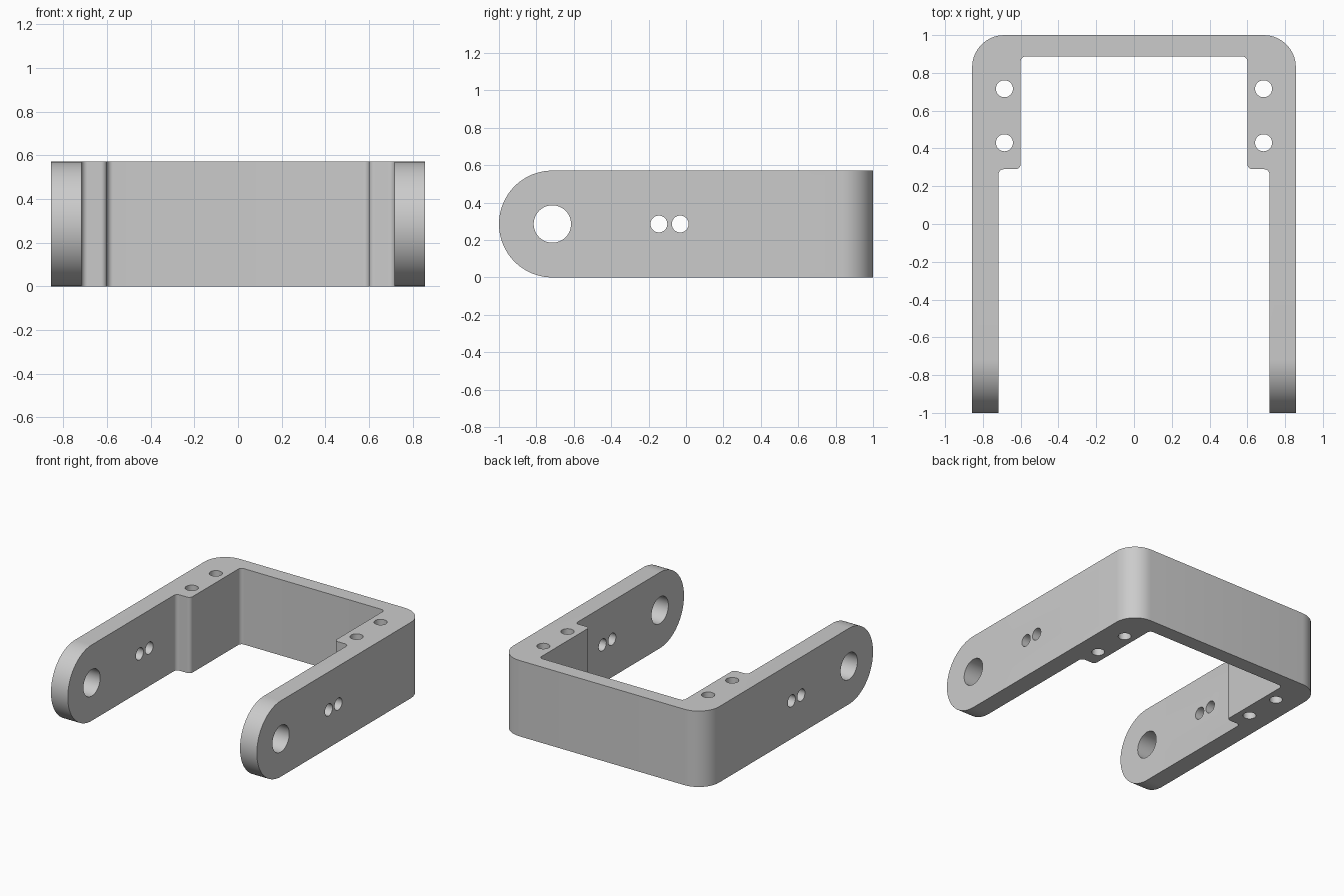
import bpy, bmesh, math
from mathutils import Vector, Matrix

if "Cube" in bpy.data.objects:
    bpy.data.objects.remove(bpy.data.objects["Cube"])

HEIGHT, HALF_W = 0.571, 0.857
MID = HEIGHT / 2

grey = bpy.data.materials.new("plain grey")
grey.use_nodes = True
grey.diffuse_color = (0.6, 0.6, 0.6, 1)
grey.node_tree.nodes["Principled BSDF"].inputs["Base Color"].default_value = (0.6, 0.6, 0.6, 1)


def rounded(corners, steps=10):
    """Replace each (x, y, radius) corner by a tangent arc."""
    out = []
    for i, (x, y, r) in enumerate(corners):
        p = Vector((x, y))
        if r == 0:
            out.append(p)
            continue
        a = (Vector(corners[i - 1][:2]) - p).normalized()
        b = (Vector(corners[(i + 1) % len(corners)][:2]) - p).normalized()
        centre = p + (a + b) * r          # all corners are square
        for k in range(steps + 1):
            t = k / steps * math.pi / 2
            out.append(centre - b * r * math.cos(t) - a * r * math.sin(t))
    return out


def prism(name, outline, depth, matrix=Matrix()):
    """Extrude a flat outline along local z."""
    bm = bmesh.new()
    face = bm.faces.new([bm.verts.new((p[0], p[1], 0)) for p in outline])
    ext = bmesh.ops.extrude_face_region(bm, geom=[face])
    verts = [v for v in ext["geom"] if isinstance(v, bmesh.types.BMVert)]
    bmesh.ops.translate(bm, verts=verts, vec=(0, 0, depth))
    bmesh.ops.transform(bm, verts=bm.verts, matrix=matrix)
    bmesh.ops.recalc_face_normals(bm, faces=bm.faces)
    mesh = bpy.data.meshes.new(name)
    bm.to_mesh(mesh)
    bm.free()
    mesh.materials.append(grey)
    obj = bpy.data.objects.new(name, mesh)
    bpy.context.collection.objects.link(obj)
    return obj


def circle(x, y, r, n=48):
    return [(x + r * math.cos(math.tau * i / n), y + r * math.sin(math.tau * i / n)) for i in range(n)]


def boolean(target, cutter, operation):
    mod = target.modifiers.new(cutter.name, "BOOLEAN")
    mod.object, mod.operation, mod.solver = cutter, operation, "EXACT"
    bpy.context.view_layer.objects.active = target
    bpy.ops.object.modifier_apply(modifier=mod.name)
    bpy.data.objects.remove(cutter)


# U-shaped frame with thick mounting pads in the back corners
half = [(HALF_W, 1, 0.17), (HALF_W, -1, 0), (0.717, -1, 0),
        (0.717, 0.29, 0.028), (0.6, 0.29, 0.028), (0.6, 0.888, 0.028)]
outline = half + [(-x, y, r) for x, y, r in reversed(half)]
bracket = prism("bracket", rounded(outline), HEIGHT)

# Maps outline (y, z) and extrusion to x
sideways = Matrix(((0, 0, 1, -1), (1, 0, 0, 0), (0, 1, 0, 0), (0, 0, 0, 1)))

# Round arm ends
n = 48
profile = [(-1 + MID - MID * math.sin(math.pi * i / n), MID - MID * math.cos(math.pi * i / n))
           for i in range(1, n)]
profile = [(1.2, -0.1), (-1 + MID, -0.1), (-1 + MID, 0)] + profile
profile += [(-1 + MID, HEIGHT), (-1 + MID, HEIGHT + 0.1), (1.2, HEIGHT + 0.1)]
boolean(bracket, prism("arm_end_cutter", profile, 2, sideways), "INTERSECT")

# Pivot holes and paired small holes through both arms
for y, r in ((-1 + MID, 0.1), (-0.145, 0.045), (-0.031, 0.045)):
    boolean(bracket, prism("arm_hole_cutter", circle(y, MID, r), 2, sideways), "DIFFERENCE")

# Vertical mounting holes through the pads
for x in (-0.686, 0.686):
    for y in (0.43, 0.716):
        cutter = prism("pad_hole_cutter", circle(x, y, 0.045), 1, Matrix.Translation((0, 0, -0.2)))
        boolean(bracket, cutter, "DIFFERENCE")

# Smooth the arcs, keep the edges sharp
bpy.ops.object.select_all(action="DESELECT")
bracket.select_set(True)
bpy.context.view_layer.objects.active = bracket
bpy.ops.object.shade_smooth_by_angle(angle=math.radians(30))
